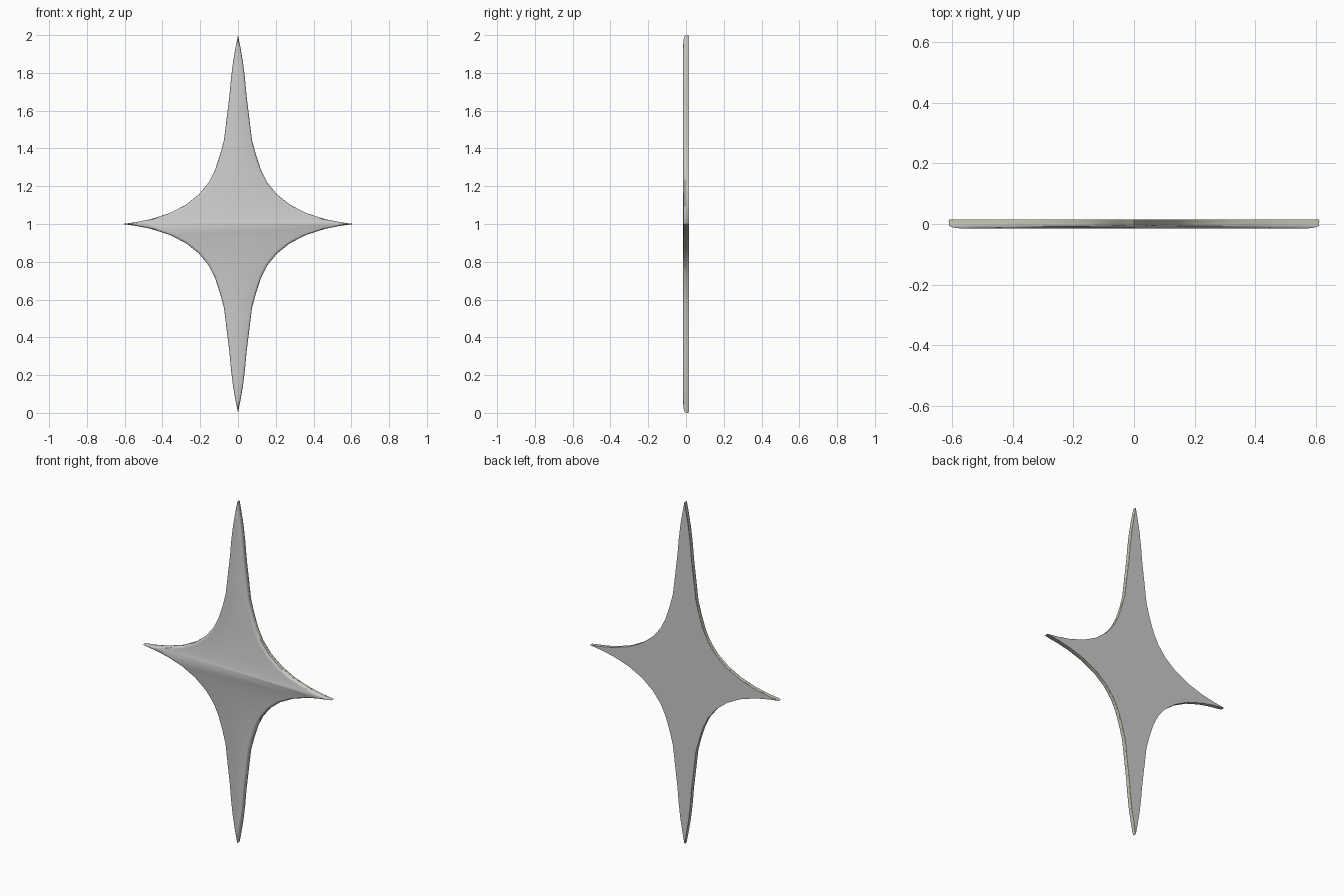
import bpy, bmesh, math

if "Cube" in bpy.data.objects:
    bpy.data.objects.remove(bpy.data.objects["Cube"])

# One quarter of the outline (x, height above centre), top tip to side tip
QUARTER = [(0, 1.0), (0.012, 0.94), (0.026, 0.86), (0.037, 0.77), (0.045, 0.68),
           (0.060, 0.56), (0.074, 0.445), (0.094, 0.37), (0.122, 0.285),
           (0.155, 0.22), (0.205, 0.158), (0.275, 0.102), (0.36, 0.058),
           (0.46, 0.026), (0.54, 0.010), (0.612, 0)]


def outline():
    """Mirror the quarter into the full four-pointed star."""
    q = QUARTER
    right = q + [(x, -z) for x, z in reversed(q[:-1])]
    return right + [(-x, z) for x, z in reversed(right[1:-1])]


def loft(name, layers, caps=True, ring=False):
    """Skin star outlines placed at (y, scale_x, scale_z)."""
    bm = bmesh.new()
    loops = [[bm.verts.new((x * sx, y, 1 + z * sz)) for x, z in outline()]
             for y, sx, sz in layers]
    pairs = list(zip(loops, loops[1:]))
    if ring:
        pairs.append((loops[-1], loops[0]))
    n = len(loops[0])
    for a, b in pairs:
        for i in range(n):
            j = (i + 1) % n
            bm.faces.new((a[i], a[j], b[j], b[i]))
    if caps:
        bm.faces.new(loops[0])
        bm.faces.new(loops[-1])
    bmesh.ops.recalc_face_normals(bm, faces=bm.faces[:])
    mesh = bpy.data.meshes.new(name)
    bm.to_mesh(mesh)
    bm.free()
    obj = bpy.data.objects.new(name, mesh)
    bpy.context.collection.objects.link(obj)
    bpy.ops.object.select_all(action='DESELECT')
    obj.select_set(True)
    bpy.context.view_layer.objects.active = obj
    bpy.ops.object.shade_smooth_by_angle(angle=math.radians(35))
    return obj


# Thin star plate, rounded over towards the front
loft("star_plate", [(-0.015, 0.93, 0.95), (-0.012, 0.975, 0.98),
                    (-0.006, 0.998, 0.998), (0.006, 0.998, 0.998),
                    (0.015, 0.998, 0.998)])

# Fine yellow band running round the rim
trim = loft("rim_trim", [(0.006, 1.0, 1.0), (0.010, 1.0, 1.0),
                         (0.010, 0.99, 0.99), (0.006, 0.99, 0.99)],
            caps=False, ring=True)
gold = bpy.data.materials.new("muted_yellow")
gold.diffuse_color = (0.62, 0.56, 0.25, 1)
gold.use_nodes = True
gold.node_tree.nodes["Principled BSDF"].inputs["Base Color"].default_value = gold.diffuse_color
trim.data.materials.append(gold)
